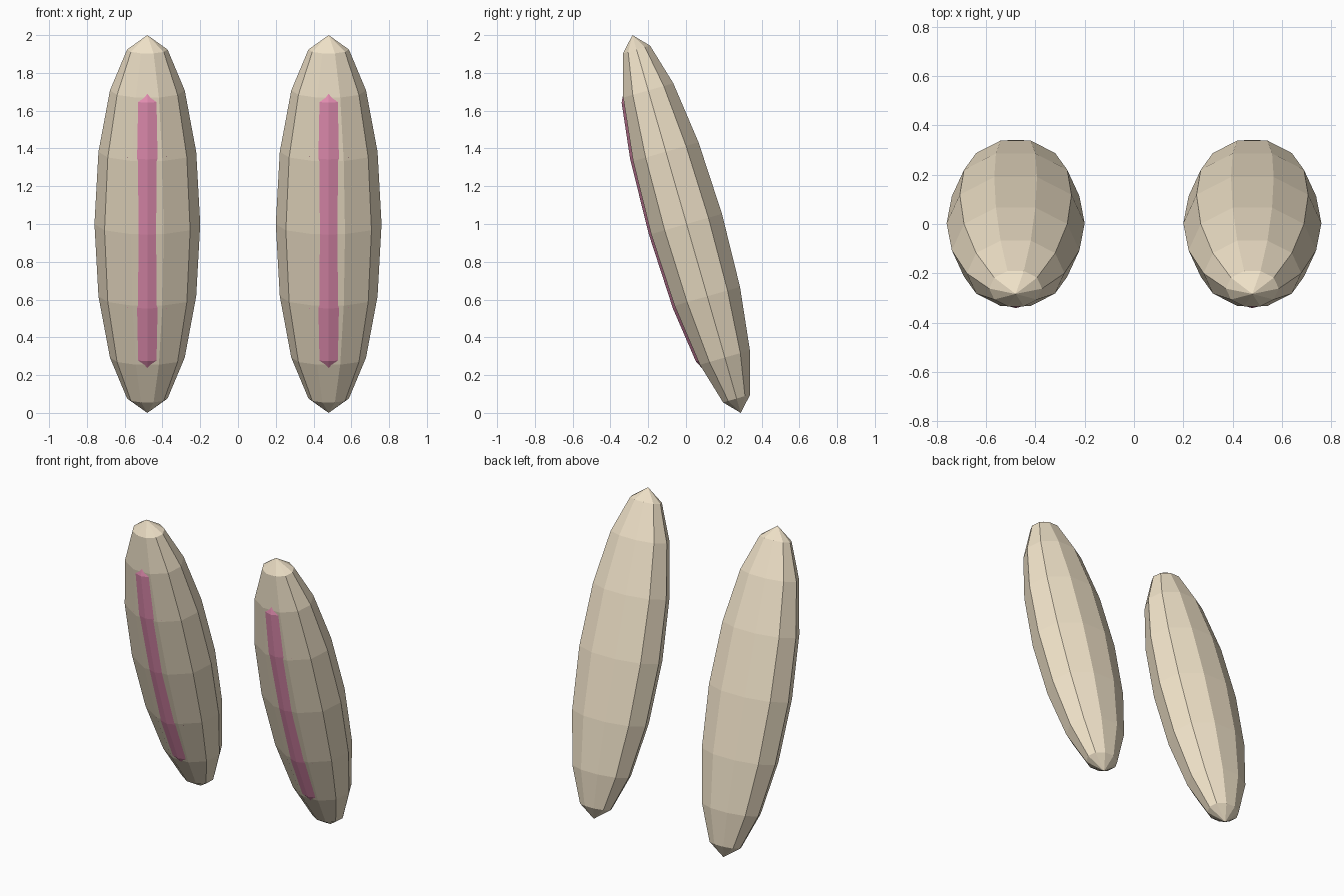
import bpy
import bmesh
from math import sin, cos, pi, radians
from mathutils import Matrix, Vector

if "Cube" in bpy.data.objects:
    bpy.data.objects.remove(bpy.data.objects["Cube"])

TILT = Matrix.Rotation(radians(16), 4, 'X')


def material(name, color):
    m = bpy.data.materials.new(name)
    m.diffuse_color = (*color, 1)
    m.use_nodes = True
    m.node_tree.nodes["Principled BSDF"].inputs["Base Color"].default_value = m.diffuse_color
    return m


def ellipsoid(name, segs, rings, radii, offset, x, mat):
    """Low-poly ellipsoid, offset in the ear's own frame, then tilted back."""
    bm = bmesh.new()
    rows = [[bm.verts.new((sin(pi * r / rings) * cos(2 * pi * s / segs),
                           sin(pi * r / rings) * sin(2 * pi * s / segs),
                           cos(pi * r / rings))) for s in range(segs)]
            for r in range(1, rings)]
    top, bottom = bm.verts.new((0, 0, 1)), bm.verts.new((0, 0, -1))
    for s in range(segs):
        t = (s + 1) % segs
        bm.faces.new((top, rows[0][s], rows[0][t]))
        bm.faces.new((bottom, rows[-1][t], rows[-1][s]))
        for a, b in zip(rows, rows[1:]):
            bm.faces.new((a[s], b[s], b[t], a[t]))
    place = (Matrix.Translation((x, 0.003, 1)) @ TILT
             @ Matrix.Translation(offset) @ Matrix.Diagonal((*radii, 1)))
    bmesh.ops.transform(bm, matrix=place, verts=bm.verts)
    bmesh.ops.recalc_face_normals(bm, faces=bm.faces)
    mesh = bpy.data.meshes.new(name)
    bm.to_mesh(mesh)
    bm.free()
    mesh.materials.append(mat)
    ob = bpy.data.objects.new(name, mesh)
    bpy.context.collection.objects.link(ob)
    return ob


cream = material("cream", (0.87, 0.76, 0.58))
pink = material("pink", (0.80, 0.28, 0.46))

for side, x in (("left", -0.48), ("right", 0.48)):
    # outer ear
    ellipsoid(side + "_ear", 10, 8, (0.28, 0.205, 1 / cos(radians(16))),
              Vector((0, 0, 0)), x, cream)
    # inner ear, just breaking through the front
    ellipsoid(side + "_inner_ear", 8, 6, (0.17, 0.107, 0.822),
              Vector((0, -0.10, 0)), x, pink)
